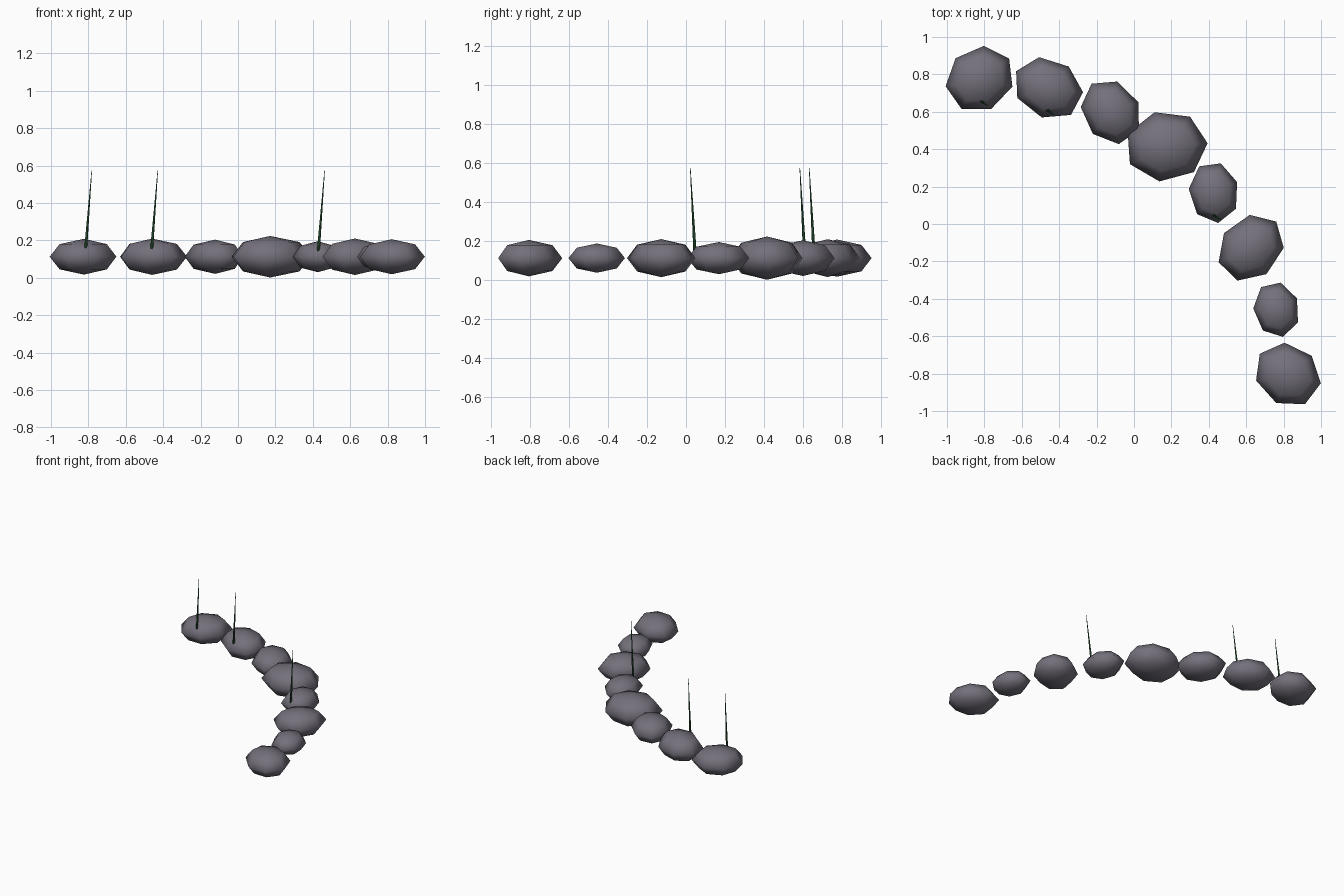
import bpy, bmesh
from math import atan2, radians
from mathutils import Matrix, Vector

cube = bpy.data.objects.get("Cube")
if cube:
    bpy.data.objects.remove(cube, do_unlink=True)


def make_material(name, rgb):
    mat = bpy.data.materials.new(name)
    mat.use_nodes = True
    mat.diffuse_color = (*rgb, 1)
    mat.node_tree.nodes["Principled BSDF"].inputs["Base Color"].default_value = (*rgb, 1)
    return mat


stone_grey = make_material("stone_grey", (0.175, 0.163, 0.2))
reed_green = make_material("reed_green", (0.03, 0.12, 0.045))


def finish(bm, name, material):
    mesh = bpy.data.meshes.new(name)
    for face in bm.faces:
        face.smooth = True
    bm.to_mesh(mesh)
    bm.free()
    mesh.materials.append(material)
    obj = bpy.data.objects.new(name, mesh)
    bpy.context.collection.objects.link(obj)
    return obj


STONE_Z = 0.113


def make_stone(name, x, y, length, width, turn):
    """Flattened seven-sided pebble with one corner on its long axis."""
    bm = bmesh.new()
    bmesh.ops.create_uvsphere(bm, u_segments=7, v_segments=4, radius=1)
    corner = next(v.co for v in bm.verts if abs(v.co.z) < 0.01)
    align = Matrix.Rotation(-atan2(corner.y, corner.x), 4, "Z")
    bm.transform(Matrix.Diagonal((length, width, length / 2, 1)) @ align)
    obj = finish(bm, name, stone_grey)
    obj.location = (x, y, STONE_Z)
    obj.rotation_euler.z = radians(turn)


def make_reed(name, base, tip):
    """Thin tapering stalk from base to tip."""
    axis = tip - base
    bm = bmesh.new()
    bmesh.ops.create_cone(bm, cap_ends=True, segments=5, radius1=0.009,
                          radius2=0.0015, depth=axis.length)
    obj = finish(bm, name, reed_green)
    obj.location = (base + tip) / 2
    obj.rotation_euler = axis.to_track_quat("Z", "Y").to_euler()


# Curved row of stones: x, y, long radius, short radius, turn in degrees
stones = [
    (-0.824, 0.775, 0.191, 0.170, 35),
    (-0.459, 0.726, 0.194, 0.158, 152),
    (-0.122, 0.600, 0.183, 0.152, 125),
    (0.172, 0.416, 0.222, 0.190, 4),
    (0.427, 0.169, 0.165, 0.134, -82),
    (0.625, -0.127, 0.195, 0.162, 46),
    (0.762, -0.457, 0.150, 0.123, -77),
    (0.822, -0.806, 0.187, 0.162, 143),
]
for i, stone in enumerate(stones, 1):
    make_stone(f"stone_{i}", *stone)

# Leaning reeds rooted in three of the stones
lean = Vector((0.034, -0.024, 0.43))
roots = [(-0.816, 0.656), (-0.463, 0.608), (0.429, 0.046)]
for i, (x, y) in enumerate(roots, 1):
    base = Vector((x, y, 0.145))
    make_reed(f"reed_{i}", base, base + lean)
